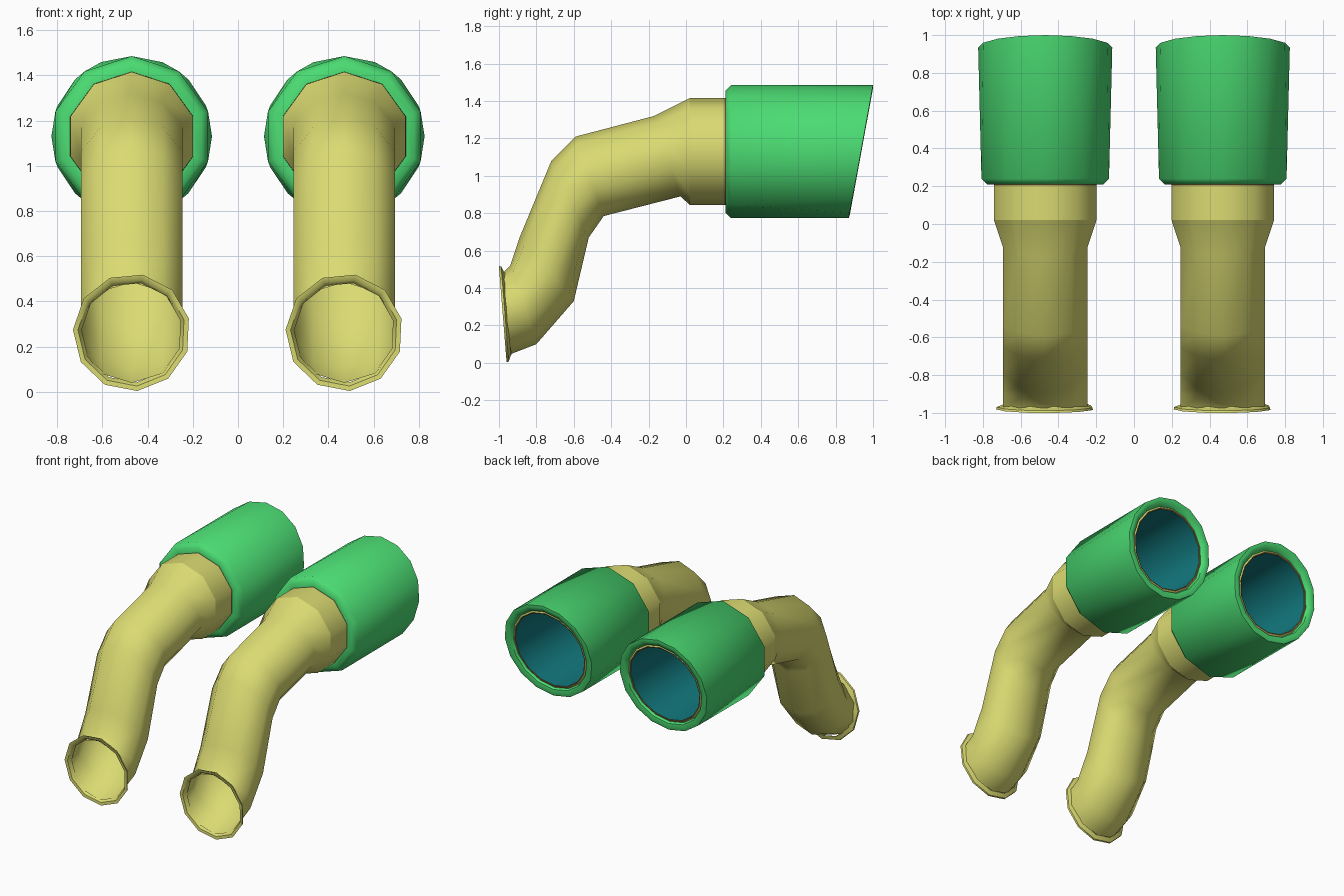
import bpy, bmesh, math
from mathutils import Vector

cube = bpy.data.objects.get("Cube")
if cube:
    bpy.data.objects.remove(cube, do_unlink=True)


def material(name, rgb):
    m = bpy.data.materials.new(name)
    m.use_nodes = True
    m.diffuse_color = (*rgb, 1)
    bsdf = next(n for n in m.node_tree.nodes if n.type == 'BSDF_PRINCIPLED')
    bsdf.inputs["Base Color"].default_value = (*rgb, 1)
    return m


YELLOW = material("pale yellow", (0.71, 0.71, 0.17))
GREEN = material("bright green", (0.07, 0.71, 0.17))
TEAL = material("deep teal", (0.006, 0.19, 0.21))
BROWN = material("seam brown", (0.3, 0.16, 0.05))

AXIS_Z = 1.13      # height of the straight rear section
SLANT = 0.183      # lean of the cut rear end


def ring(top, bottom, half_width, sides=10, phase=0.0):
    """Elliptical ring between a top and a bottom (y, z) point."""
    t, b = Vector((0, *top)), Vector((0, *bottom))
    mid, up = (t + b) / 2, (t - b) / 2
    angles = [phase + math.tau * i / sides for i in range(sides)]
    return [mid + up * math.cos(a) + Vector((half_width * math.sin(a), 0, 0)) for a in angles]


def straight(y, r, sides=10, slant=0.0):
    """Round ring on the rear axis, optionally leaning with the cut end."""
    return ring((y + slant * r, AXIS_Z + r), (y - slant * r, AXIS_Z - r), r, sides)


def loft(name, rings, mat, x, cap=False, angle=50):
    """Skin consecutive rings, which may differ in side count."""
    bm = bmesh.new()
    loops = [[bm.verts.new(p) for p in pts] for pts in rings]
    for A, B in zip(loops, loops[1:]):
        n, m, i, j = len(A), len(B), 0, 0
        while i < n or j < m:
            a, b = (i + 1) / n, (j + 1) / m
            a0, a1 = A[i % n], A[(i + 1) % n]
            b0, b1 = B[j % m], B[(j + 1) % m]
            if abs(a - b) < 1e-6:
                bm.faces.new((a0, a1, b1, b0))
                i, j = i + 1, j + 1
            elif a < b:
                bm.faces.new((a0, a1, b0))
                i += 1
            else:
                bm.faces.new((a0, b1, b0))
                j += 1
    if cap:
        bm.faces.new(loops[-1])
    bmesh.ops.recalc_face_normals(bm, faces=bm.faces)
    if cap:  # a liner is seen from inside
        bmesh.ops.reverse_faces(bm, faces=bm.faces)
    for f in bm.faces:
        f.smooth = True
    mesh = bpy.data.meshes.new(name)
    bm.to_mesh(mesh)
    bm.free()
    mesh.set_sharp_from_angle(angle=math.radians(angle))
    mesh.materials.append(mat)
    obj = bpy.data.objects.new(name, mesh)
    obj.location.x = x
    bpy.context.collection.objects.link(obj)


# Bent pipe outline: top point and bottom point of each section
BEND = [((-0.975, 0.485), (-0.955, 0.04)),
        ((-0.94, 0.52), (-0.80, 0.10)),
        ((-0.89, 0.67), (-0.60, 0.33)),
        ((-0.72, 1.08), (-0.52, 0.67)),
        ((-0.59, 1.21), (-0.44, 0.785)),
        ((-0.17, 1.32), (-0.03, 0.89))]


def flange_ring(r, back):
    """Ring on the tilted mouth plane, moved back along the pipe."""
    y, z, lean = -0.98 + back, 0.263, 0.08
    return ring((y - lean * r, z + r), (y + lean * r, z - r), r, 11, 0.19)


for side, x in (("left", 0.47), ("right", -0.47)):
    # Bent pipe flaring into the collar
    pipe = [ring(t, b, 0.236) for t, b in BEND] + [straight(0.02, 0.285)]
    loft(side + "_bent_pipe", pipe, YELLOW, x)
    loft(side + "_collar", [straight(0.02, 0.285), straight(0.205, 0.285)], YELLOW, x)
    loft(side + "_collar_seam", [straight(0.205, 0.285), straight(0.215, 0.287)], BROWN, x)

    # Flared lip around the front mouth
    lip = [flange_ring(r, d) for r, d in
           ((0.225, 0.025), (0.257, 0.012), (0.26, 0), (0.238, 0.003), (0.222, 0.03))]
    loft(side + "_mouth_flange", lip, YELLOW, x)

    # Outer sleeve with bevelled front and slanted rolled rear lip
    sleeve = [straight(0.21, 0.28), straight(0.21, 0.325), straight(0.24, 0.355),
              straight(0.935, 0.355, 16, SLANT), straight(0.938, 0.338, 16, SLANT),
              straight(0.93, 0.308, 16, SLANT), straight(0.91, 0.298, 16, SLANT)]
    loft(side + "_sleeve", sleeve, GREEN, x)

    # Thin inner rims and dark liner
    loft(side + "_inner_rim", [straight(0.912, 0.299, 16, SLANT),
                               straight(0.918, 0.288, 16, SLANT)], YELLOW, x)
    loft(side + "_rim_seam", [straight(0.918, 0.288, 16, SLANT),
                              straight(0.916, 0.281, 16, SLANT)], BROWN, x)
    loft(side + "_liner", [straight(0.916, 0.281, 16, SLANT),
                           straight(0.23, 0.27, 16)], TEAL, x, cap=True)
